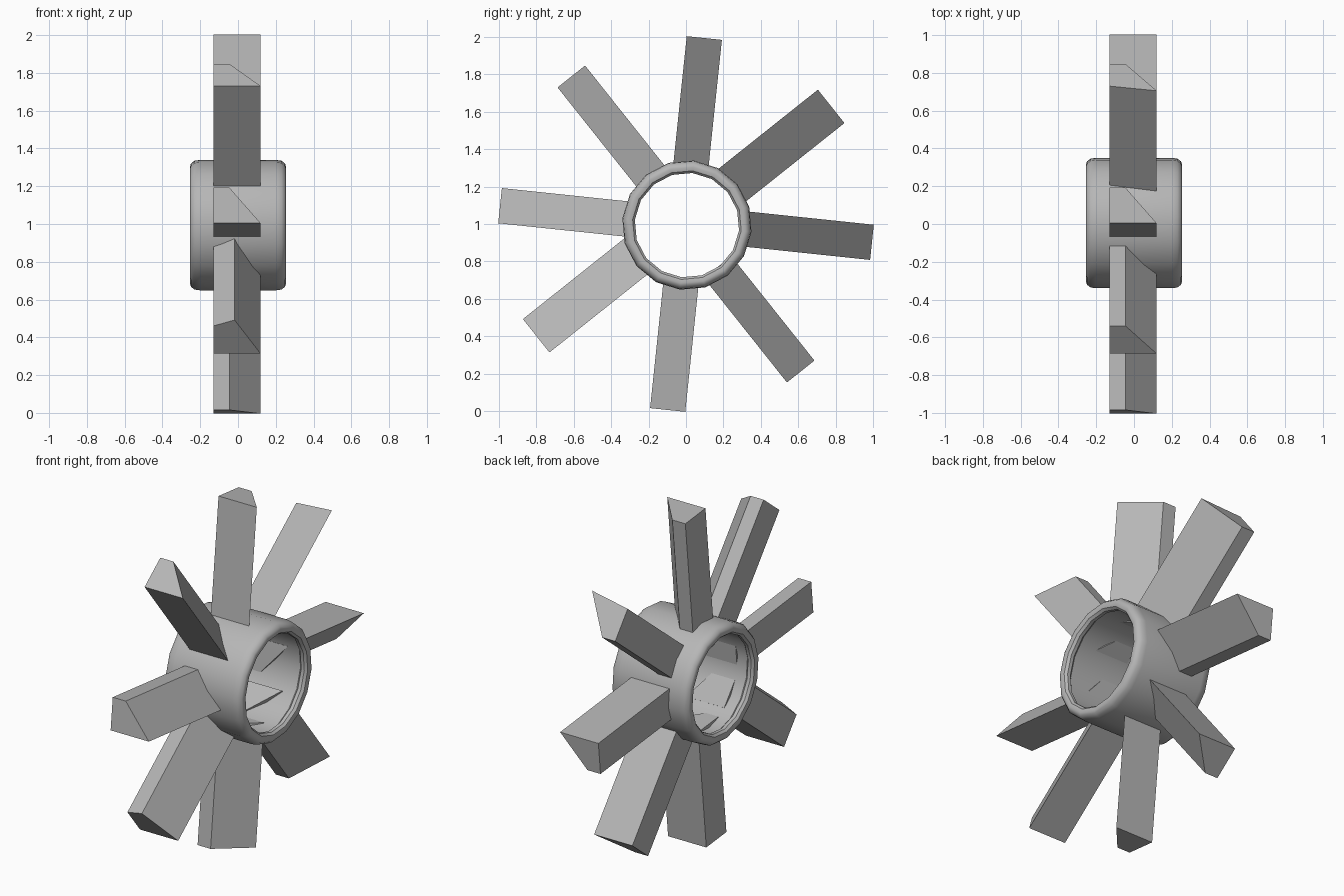
import bpy, bmesh, math
from mathutils import Vector

if "Cube" in bpy.data.objects:
    bpy.data.objects.remove(bpy.data.objects["Cube"])

grey = bpy.data.materials.new("plain grey")
grey.diffuse_color = (0.47, 0.47, 0.47, 1)
grey.use_nodes = True
grey.node_tree.nodes["Principled BSDF"].inputs["Base Color"].default_value = grey.diffuse_color


def make_object(name, bm):
    bmesh.ops.recalc_face_normals(bm, faces=bm.faces)
    mesh = bpy.data.meshes.new(name)
    bm.to_mesh(mesh)
    bm.free()
    obj = bpy.data.objects.new(name, mesh)
    bpy.context.collection.objects.link(obj)
    mesh.materials.append(grey)
    return obj


# Hub: rounded-lip ring profile (x, radius) revolved around the x axis
half = [(0.2, 0.347), (0.23, 0.343), (0.249, 0.328), (0.254, 0.312),
        (0.249, 0.292), (0.235, 0.28), (0.215, 0.28), (0.195, 0.302)]
profile = half + [(-x, r) for x, r in reversed(half)]
SIDES = 16
bm = bmesh.new()
rings = []
for i in range(SIDES):
    a = math.radians(6) + 2 * math.pi * i / SIDES
    rings.append([bm.verts.new((x, 0.005 + r * math.sin(a), 0.994 + r * math.cos(a)))
                  for x, r in profile])
n = len(profile)
for i in range(SIDES):
    p, q = rings[i], rings[(i + 1) % SIDES]
    for j in range(n):
        k = (j + 1) % n
        bm.faces.new((p[j], p[k], q[k], q[j]))
hub = make_object("hub", bm)
bpy.context.view_layer.objects.active = hub
hub.select_set(True)
bpy.ops.object.shade_smooth_by_angle(angle=math.radians(35))
hub.select_set(False)


# Blade: four-sided section (x, sideways) pushed out along a radius
def blade(index):
    straight = index % 2 == 0
    angle = math.radians(6 if straight else 6.5) + index * math.pi / 4
    low, high = (-0.101, 0.088) if straight else (-0.083, 0.105)
    section = [(-0.13, high), (-0.045, high), (0.12, low), (-0.13, low)]
    if index == 1:      # wider blade with a slanted lower side
        section[2] = (0.12, low - 0.04)
    if index == 5:      # wider blade with a slanted upper side
        section[1] = (-0.018, high + 0.04)
    out = Vector((0, math.sin(angle), math.cos(angle)))
    side = Vector((0, math.cos(angle), -math.sin(angle)))
    bm = bmesh.new()
    inner, outer = [[bm.verts.new(Vector((x, 0, 1)) + side * t + out * r)
                     for x, t in section] for r in (0.285, 0.999)]
    bm.faces.new(inner)
    bm.faces.new(outer)
    for j in range(4):
        k = (j + 1) % 4
        bm.faces.new((inner[j], inner[k], outer[k], outer[j]))
    make_object(f"blade_{index + 1}", bm)


for i in range(8):
    blade(i)
